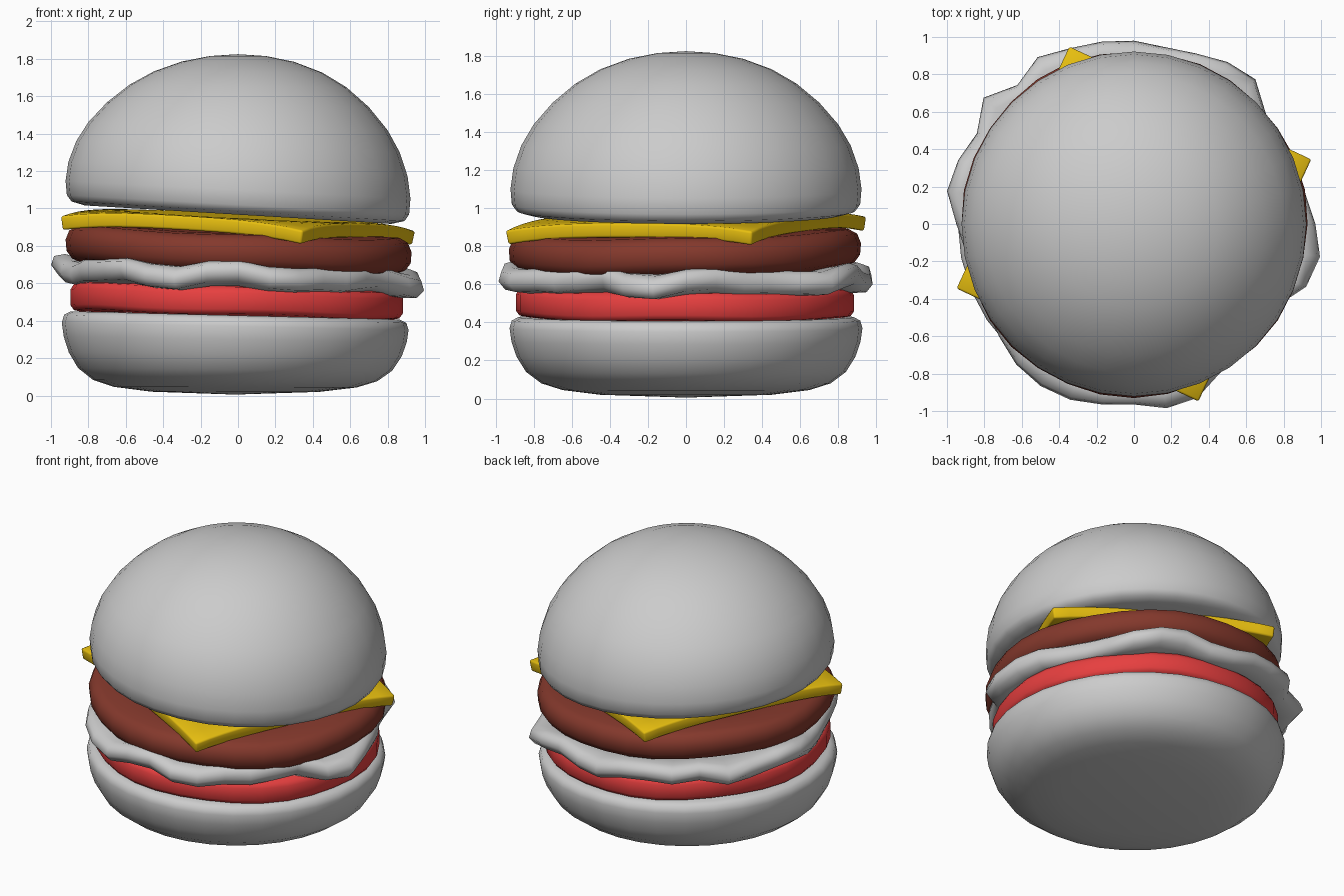
import bpy, bmesh, math
from mathutils import Vector, Matrix
from mathutils.bvhtree import BVHTree

if "Cube" in bpy.data.objects:
    bpy.data.objects.remove(bpy.data.objects["Cube"])


def material(name, rgb):
    m = bpy.data.materials.new(name)
    m.diffuse_color = (*rgb, 1)
    m.use_nodes = True
    m.node_tree.nodes["Principled BSDF"].inputs["Base Color"].default_value = m.diffuse_color
    return m


def finish(bm, name, mat=None, angle=60):
    bmesh.ops.recalc_face_normals(bm, faces=bm.faces)
    me = bpy.data.meshes.new(name)
    bm.to_mesh(me)
    bm.free()
    ob = bpy.data.objects.new(name, me)
    bpy.context.collection.objects.link(ob)
    if mat:
        me.materials.append(mat)
    bpy.ops.object.select_all(action='DESELECT')
    ob.select_set(True)
    bpy.context.view_layer.objects.active = ob
    bpy.ops.object.shade_smooth_by_angle(angle=math.radians(angle))
    return ob


def lathe(profile, warp, n=32):
    """Revolve (r, z) points; warp(r, angle, z) returns the final position."""
    bm = bmesh.new()
    rings = []
    for r, z in profile:
        if r == 0:
            rings.append([bm.verts.new(warp(0, 0, z))] * n)
        else:
            rings.append([bm.verts.new(warp(r, 2 * math.pi * i / n, z)) for i in range(n)])
    for a, b in zip(rings, rings[1:]):
        for i in range(n):
            j = (i + 1) % n
            bm.faces.new(list(dict.fromkeys([a[i], a[j], b[j], b[i]])))
    return bm


def tilted(sx, sy=0, cx=0, fade=lambda z: 1, bump=0):
    def warp(r, a, z):
        k = r * (1 + bump * (math.sin(3 * a + 1) + math.sin(7 * a)) / 2)
        x, y = k * math.cos(a), k * math.sin(a)
        lump = bump * r * math.sin(5 * a + 2) * 0.7
        return (x + cx, y, z + (sx * x + sy * y + lump) * fade(z))
    return warp


# Bottom bun
finish(lathe([(0, 0.005), (0.45, 0.02), (0.65, 0.045), (0.76, 0.08), (0.84, 0.14), (0.89, 0.22),
              (0.917, 0.30), (0.927, 0.37), (0.915, 0.41), (0.88, 0.428), (0.6, 0.43), (0, 0.43)],
             tilted(-0.025, 0, -0.015, lambda z: z / 0.43)), "bottom_bun")

# Tomato slice
finish(lathe([(0, 0.425), (0.82, 0.425), (0.87, 0.435), (0.888, 0.46), (0.888, 0.545),
              (0.87, 0.575), (0.82, 0.585), (0, 0.585)], tilted(-0.03, 0, -0.01, bump=0.008)),
       "tomato_slice", material("tomato", (0.8, 0.05, 0.05)))

# Lettuce leaf with a ruffled rim (outer radius every 10 degrees)
RIM = [.97, .93, .90, .88, .92, 1.01, 1.0, .97, .96, .98, .99, 1.0, 1.03, .97, 1.05, .97, 1.0, 1.015,
       .95, .91, .90, .91, .94, .98, 1.0, 1.0, .98, .965, 1.0, .99, .92, .91, .90, .88, .98, 1.01]


def ruffle(r, a, z):
    edge = max(0, (r - 0.75) / 0.25)
    k = r * (1 + (RIM[round(math.degrees(a) / 10) % 36] - 1) * min(1, edge))
    x, y = k * math.cos(a), k * math.sin(a)
    wave = 0.022 * math.sin(7 * a) + 0.016 * math.sin(11 * a + 1)
    return (x, y, z - 0.035 * x + wave * edge)


finish(lathe([(0, 0.59), (0.75, 0.585), (0.88, 0.57), (0.965, 0.585), (1, 0.63), (0.985, 0.68),
              (0.93, 0.70), (0.85, 0.695), (0.75, 0.68), (0, 0.67)], ruffle, 36), "lettuce")

# Patty
finish(lathe([(0, 0.67), (0.7, 0.67), (0.83, 0.675), (0.89, 0.70), (0.92, 0.74), (0.925, 0.80),
              (0.905, 0.85), (0.86, 0.875), (0.7, 0.88), (0, 0.88)],
             tilted(-0.042, 0.02, bump=0.008)),
       "patty", material("patty", (0.23, 0.04, 0.025)))

# Cheese slice: square turned about 25 degrees with drooping corners
bm = bmesh.new()
bmesh.ops.create_grid(bm, x_segments=14, y_segments=14, size=0.715)
bmesh.ops.rotate(bm, verts=bm.verts, matrix=Matrix.Rotation(math.radians(-25), 3, 'Z'))
for v in bm.verts:
    x, y, _ = v.co
    v.co.z = 0.96 - 0.05 * x + 0.02 * y - 0.04 * max(0, (v.co.xy.length - 0.65) / 0.35) ** 2
cheese = finish(bm, "cheese_slice", material("cheese", (0.8, 0.52, 0.005)), 40)
m = cheese.modifiers.new("thickness", 'SOLIDIFY')
m.thickness = 0.075
m.offset = -1
m = cheese.modifiers.new("soft_edge", 'BEVEL')
m.width = 0.012
m.segments = 2
m.limit_method = 'ANGLE'
m.angle_limit = math.radians(50)

# Top bun
bm = lathe([(0, 0.97), (0.6, 0.97), (0.82, 0.967), (0.89, 0.985), (0.915, 1.02), (0.922, 1.10),
            (0.907, 1.21), (0.865, 1.33), (0.80, 1.44), (0.70, 1.555), (0.58, 1.655), (0.45, 1.73),
            (0.30, 1.785), (0.15, 1.815), (0, 1.825)],
           tilted(-0.06, 0, 0, lambda z: (1.825 - z) / 0.855))
surface = BVHTree.FromBMesh(bm)
finish(bm, "top_bun")

# Sesame seeds: x, y, direction in degrees, dropped onto the bun
SEEDS = [(.09, .68, 110), (.37, .61, 245), (-.11, .53, 170), (-.42, .38, 130), (.09, .39, 215),
         (-.21, .29, 95), (.30, .30, 130), (.55, .35, 170), (.14, .14, 240), (.33, .07, 225),
         (-.10, .04, 140), (-.25, -.19, 250), (.02, -.14, 215), (.37, -.15, 120), (-.12, -.37, 210),
         (.09, -.40, 85), (.34, -.36, 215), (.54, -.35, 225), (-.39, -.46, 145), (-.22, -.58, 235),
         (.20, -.53, 90), (.46, -.51, 120), (.03, -.63, 200)]
bm = bmesh.new()
for x, y, deg in SEEDS:
    hit, n, _, _ = surface.ray_cast(Vector((x, y, 3)), Vector((0, 0, -1)))
    if n.z < 0:
        n = -n
    a = math.radians(deg)
    t = Vector((math.cos(a), math.sin(a), 0))
    t = (t - n * t.dot(n)).normalized()
    s = n.cross(t)
    for v in bmesh.ops.create_uvsphere(bm, u_segments=10, v_segments=8, radius=1)["verts"]:
        taper = 1 - 0.4 * v.co.z
        v.co = (hit + n * 0.006 + t * v.co.z * 0.047
                + s * v.co.x * 0.027 * taper + n * v.co.y * 0.017 * taper)
finish(bm, "sesame_seeds", material("sesame", (0.62, 0.52, 0.42)))
